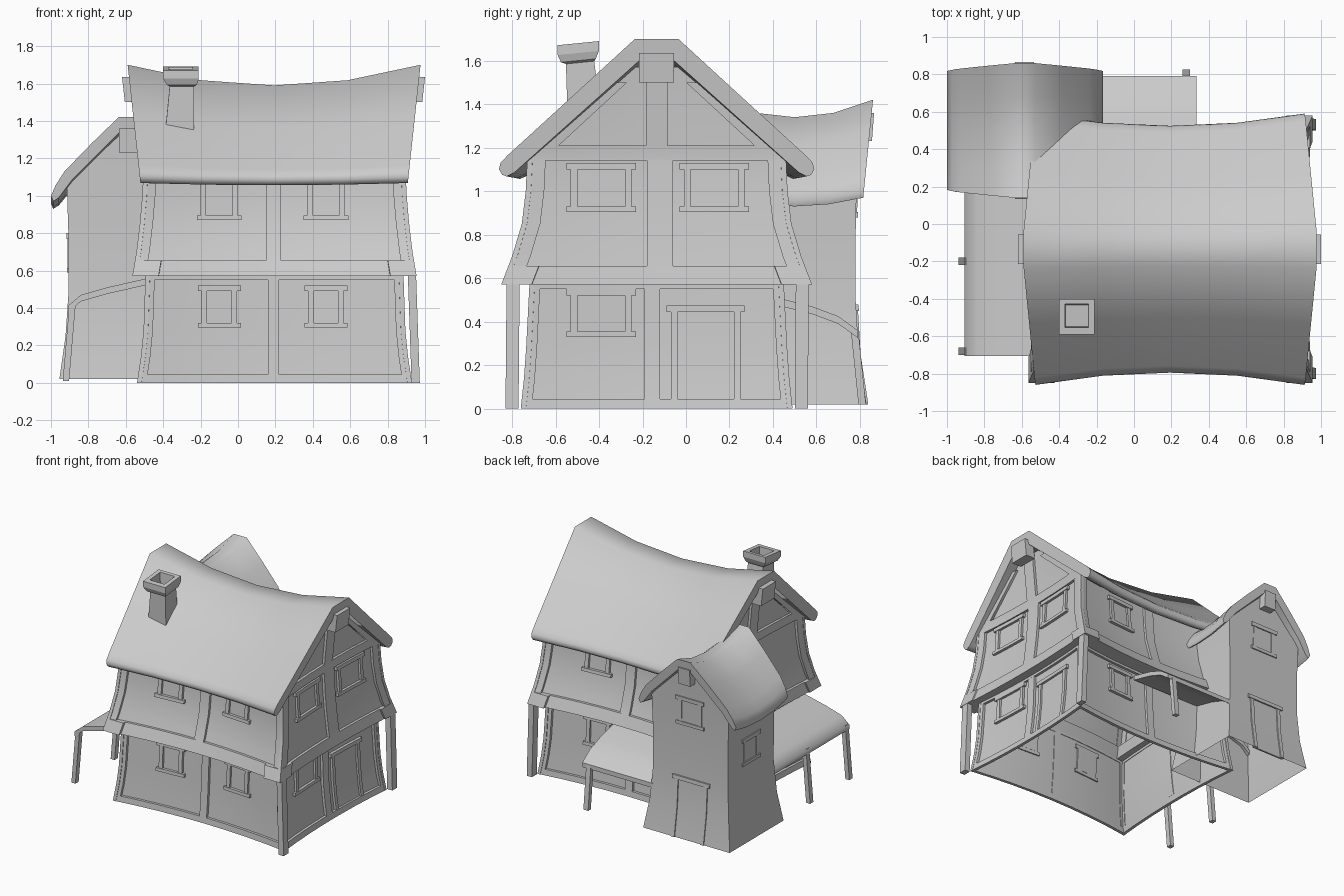
import bpy, bmesh

if "Cube" in bpy.data.objects:
    bpy.data.objects.remove(bpy.data.objects["Cube"])

parts = {}   # part name -> (verts, faces, smooth)


def add(name, verts, faces, smooth=False):
    V, F, _ = parts.setdefault(name, ([], [], smooth))
    o = len(V)
    V.extend(verts)
    F.extend([[i + o for i in f] for f in faces])


def loft(name, rings, caps=True, smooth=False):
    """Join equal closed rings of points into a tube."""
    n = len(rings[0])
    F = [[a * n + i, a * n + (i + 1) % n, (a + 1) * n + (i + 1) % n, (a + 1) * n + i]
         for a in range(len(rings) - 1) for i in range(n)]
    if caps:
        F += [list(range(n)), list(range((len(rings) - 1) * n, len(rings) * n))]
    add(name, [p for r in rings for p in r], F, smooth)


def square(c, sx, sy):
    return [(c[0] + i * sx, c[1] + j * sy, c[2]) for i, j in ((-1, -1), (1, -1), (1, 1), (-1, 1))]


def post(name, a, b, sx=.02, sy=.02):
    loft(name, [square(a, sx, sy), square(b, sx, sy)])


# Buildings: centre x, centre y, wall profile of (z, half width, half depth), inward bow of long and short walls
LOW = (.195, -.135, [(0, .735, .625), (.14, .714, .61), (.28, .70, .60), (.57, .69, .585)], .055, .03)
UP = (.195, -.135, [(.57, .76, .715), (.70, .738, .665), (.85, .72, .62), (1.0, .707, .602),
                    (1.15, .70, .595), (1.57, .74, .14)], .065, .03)
TOWER = (-.585, .50, [(.02, .37, .33), (.25, .337, .295), (.5, .32, .28), (.8, .322, .28),
                      (1.06, .33, .285), (1.34, .06, .30)], 0, 0)
FRONT, RIGHT, BACK, LEFT = range(4)


def half(b, z):
    p = b[2]
    for (z0, x0, y0), (z1, x1, y1) in zip(p, p[1:]):
        if z <= z1 or z1 == p[-1][0]:
            t = (z - z0) / (z1 - z0)
            return x0 + (x1 - x0) * t, y0 + (y1 - y0) * t


def on_wall(b, face, u, z, d):
    hx, hy = half(b, z)
    if face in (FRONT, BACK):
        d -= b[3] * (1 - (u / hx) ** 2)
        return (b[0] + u, b[1] + (hy + d) * (1 if face == BACK else -1), z)
    d -= b[4] * (1 - (u / max(hy, .58)) ** 2)
    return (b[0] + (hx + d) * (1 if face == RIGHT else -1), b[1] + u, z)


def edge(b, face, s, o=0):
    """Line along the wall's own edge, moved inward by o."""
    return lambda z: s * (half(b, z)[0 if face in (FRONT, BACK) else 1] - o)


def panel(name, b, face, l, r, z0, z1, d0=-.024, d1=0):
    """Piece that follows the curved wall; d0 None makes a bare wall skin."""
    fl = l if callable(l) else lambda z: l
    fr = r if callable(r) else lambda z: r
    zs = sorted({z0, z1} | {p[0] for p in b[2] if z0 < p[0] < z1})
    n = max(1, round((fr(z0) - fl(z0)) / .18))
    row = lambda z, d: [on_wall(b, face, fl(z) + (fr(z) - fl(z)) * i / n, z, d) for i in range(n + 1)]
    if d0 is None:
        F = [[k * (n + 1) + i, k * (n + 1) + i + 1, (k + 1) * (n + 1) + i + 1, (k + 1) * (n + 1) + i]
             for k in range(len(zs) - 1) for i in range(n)]
        add(name, [p for z in zs for p in row(z, d1)],
            [f[::-1] for f in F] if face in (BACK, LEFT) else F, True)
    else:
        loft(name, [row(z, d0) + row(z, d1)[::-1] for z in zs], smooth=True)


def opening(name, b, face, u, w, z0, z1, base=0, door=False):
    """Window or door surround: lintel, jambs, and sill or door leaf."""
    h, d = w / 2, base + .012
    panel(name, b, face, u - h, u + h, z1 - .03, z1, base - .02, d)
    for s in (-1, 1):
        a, c = sorted((u + s * (h - .02), u + s * (h - .05)))
        panel(name, b, face, a, c, z0, z1 - .03, base - .02, d - .004)
    if door:
        panel(name, b, face, u - h + .05, u + h - .05, z0, z1 - .03, base - .02, base - .006)
    else:
        panel(name, b, face, u - h, u + h, z0, z0 + .025, base - .02, d)
        panel(name, b, face, u - h + .05, u + h - .05, z0 + .025, z1 - .03, base - .02, base - .008)


# Main house walls and timber frame
for f in range(4):
    side = f in (RIGHT, LEFT)
    for b, z0, z1, w, tag in ((LOW, 0, .57, .05, 'lower'), (UP, .57, 1.15, .085 if side else .07, 'upper')):
        E = lambda s, o=0: edge(b, f, s, o)
        panel(tag + '_walls', b, f, E(-1, .02), E(1, .02), z0, 1.57 if side and b is UP else z1, None, -.02)
        t = tag + '_timber_frame'
        foot = .045 if b is LOW else .085
        panel(t, b, f, E(-1), E(1), z0, z0 + foot, -.024 if b is LOW else -.14)
        panel(t, b, f, E(-1), E(-1, w), z0 + foot, z1)
        panel(t, b, f, E(1, w), E(1), z0 + foot, z1)
        if side:
            l, r = (-.055, .015) if b is LOW else (-.045, .075)
        else:
            l, r = (-.035, .025) if b is LOW else (-.045, .035)
        panel(t, b, f, l, r, z0 + foot, z1)
    panel('lower_timber_frame', LOW, f, edge(LOW, f, -1), edge(LOW, f, 1), .55, .57)
    if side:
        # gable timbers
        t = 'gable_timbers'
        panel(t, UP, f, edge(UP, f, -1), edge(UP, f, 1), 1.14, 1.21)
        panel(t, UP, f, -.05, .05, 1.21, 1.56)
        panel(t, UP, f, edge(UP, f, -1), edge(UP, f, -1, .08), 1.21, 1.5)
        panel(t, UP, f, edge(UP, f, 1, .08), edge(UP, f, 1), 1.21, 1.5)

# Main house windows and door
for f, us in ((FRONT, (-.295, .275)), (BACK, (.275,))):
    for u in us:
        opening('lower_windows', LOW, f, u, .23, .295, .52, -.01)
        opening('upper_windows', UP, f, u, .24, .87, 1.10, -.01)
opening('lower_windows', LOW, RIGHT, -.255, .32, .33, .55, -.01)
for u in (-.255, .265):
    opening('upper_windows', UP, RIGHT, u, .32, .905, 1.13, -.01)
opening('main_door', LOW, RIGHT, .225, .36, .045, .475, -.01, True)

# Tower
for f in range(4):
    gable = f in (FRONT, BACK)
    panel('tower_walls', TOWER, f, edge(TOWER, f, -1), edge(TOWER, f, 1), .02, 1.34 if gable else 1.06, None)
opening('tower_windows', TOWER, BACK, 0, .24, .88, 1.10, -.003)
opening('tower_windows', TOWER, LEFT, 0, .22, .59, .80, -.003)
opening('tower_door', TOWER, BACK, -.01, .32, .02, .48, 0, True)


def roof(name, axis, c, profile, zb, L, lean, sag, sag0, pinch):
    """Sagging gabled roof; profile is one half of the section as (out, z)."""
    zt = profile[0][1]
    loop = profile + [(-v, z) for v, z in reversed(profile)]
    rings = []
    for i in range(5):
        s = i / 2 - 1
        t, ring = 1 - s * s, []
        for v, z in loop:
            k = (z - zb) / (zt - zb)
            a, v2 = s * (L + lean * k), v * (1 - pinch * t)
            z2 = z - t * (sag0 + (sag - sag0) * k)
            ring.append((c[0] + a, c[1] + v2, z2) if axis == 'x' else (c[0] + v2, c[1] + a, z2))
        rings.append(ring)
    loft(name, rings, smooth=True)


roof('main_roof', 'x', (.193, -.135),
     [(.10, 1.70), (.40, 1.425), (.685, 1.165), (.718, 1.13), (.725, 1.10), (.71, 1.075), (.69, 1.068),
      (.655, 1.085), (.08, 1.60)], 1.07, .715, .068, .11, .012, .09)
roof('tower_roof', 'y', (-.583, .50),
     [(.055, 1.42), (.20, 1.28), (.345, 1.13), (.39, 1.06), (.417, 1.0), (.405, .97), (.375, .99), (.30, 1.09),
      (.04, 1.35)], .97, .315, .045, .08, .04, 0)

# Ridge beam ends
for s in (-1, 1):
    post('ridge_beam_ends', (.19 + s * .755, -.135, 1.50), (.19 + s * .77, -.135, 1.635), .04, .08)
    post('tower_beam_ends', (-.585, .5 + s * .325, 1.23), (-.585, .5 + s * .335, 1.36), .05, .03)

# Jetty posts on the right side
for y in (-.80, .53):
    post('jetty_posts', (.95, y, 0), (.93, y + .005, .58), .022, .03)


def lean_to(name, axis, pts, a, b, th=.035):
    sec = pts + [(p, z - th) for p, z in reversed(pts)]
    loft(name, [[(p, w, z) if axis == 'y' else (w, p, z) for p, z in sec] for w in (a, b)], smooth=True)


# Lean-to roofs and posts
lean_to('left_lean_to_roof', 'y', [(-.48, .56), (-.70, .51), (-.84, .47), (-.905, .415)], -.705, .24)
lean_to('back_lean_to_roof', 'x', [(.40, .515), (.58, .47), (.70, .425), (.79, .36)], -.27, .335)
for y in (-.68, -.20):
    post('left_lean_to_posts', (-.92, y, .01), (-.885, y, .42), .017, .02)
post('back_lean_to_post', (.28, .81, .02), (.28, .775, .36), .02, .017)

# Hollow chimney with a slightly tilted cap
rings = []
for x, y, z, h in ((-.315, -.465, 1.30, .078), (-.30, -.487, 1.59, .065), (-.30, -.495, 1.60, .08),
                   (-.305, -.495, 1.635, .095), (-.305, -.495, 1.68, .095), (-.305, -.49, 1.68, .063),
                   (-.305, -.49, 1.58, .058)):
    rings.append([(p, q, r + .1 * (q + .5)) for p, q, r in square((x, y, z), h, h)])
loft('chimney', rings)

# Build the objects
for name, (V, F, smooth) in parts.items():
    me = bpy.data.meshes.new(name)
    me.from_pydata(V, [], F)
    if not name.endswith('walls'):
        bm = bmesh.new()
        bm.from_mesh(me)
        bmesh.ops.recalc_face_normals(bm, faces=bm.faces)
        bm.to_mesh(me)
        bm.free()
    ob = bpy.data.objects.new(name, me)
    bpy.context.collection.objects.link(ob)
    if smooth:
        bpy.ops.object.select_all(action='DESELECT')
        ob.select_set(True)
        bpy.context.view_layer.objects.active = ob
        bpy.ops.object.shade_smooth_by_angle(angle=.9)
